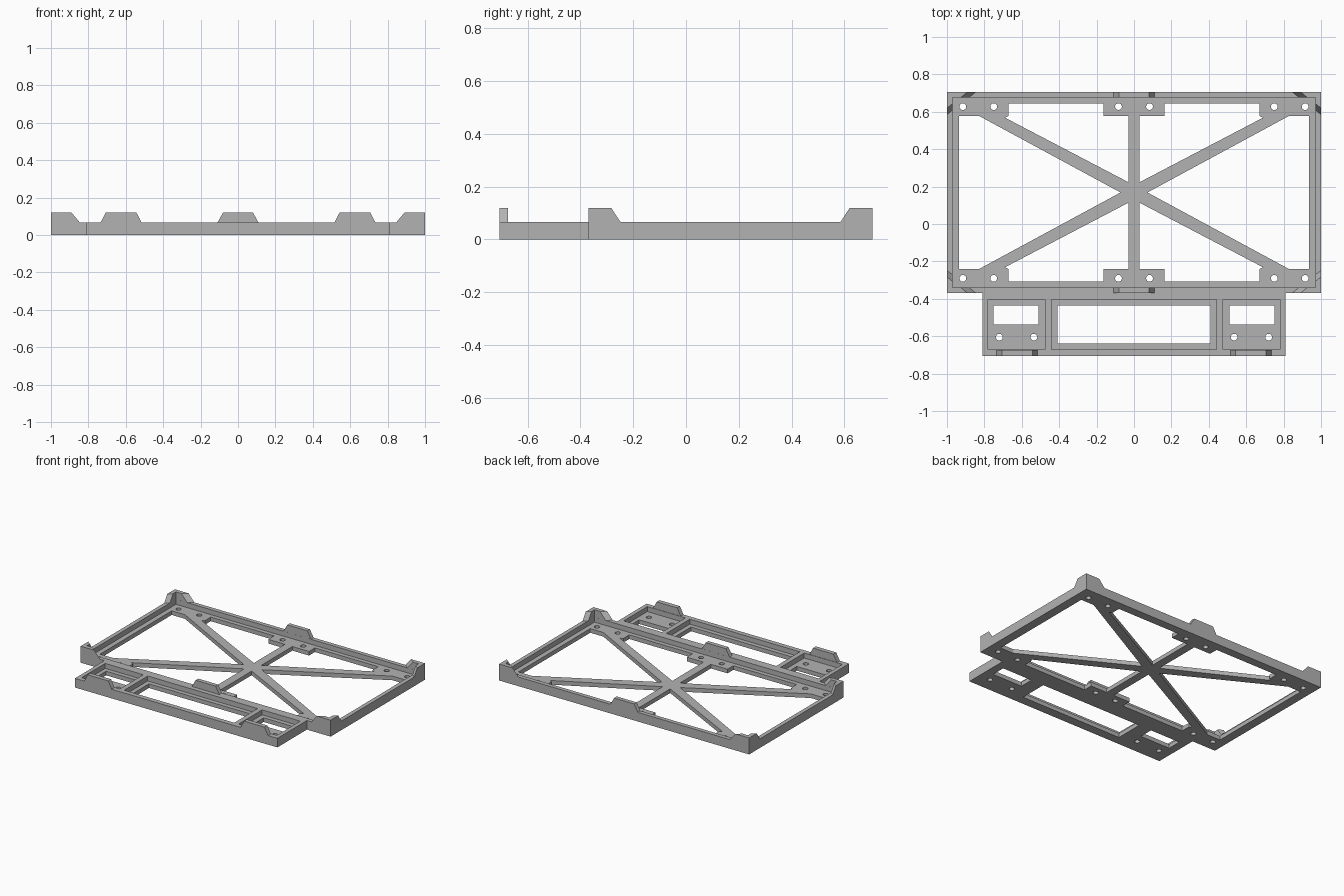
import bpy, bmesh, math

if "Cube" in bpy.data.objects:
    bpy.data.objects.remove(bpy.data.objects["Cube"])

YC, H, FLOOR, TAB = 0.1685, 0.066, 0.03, 0.119   # frame centre y, wall, floor and tab heights
SIGNS = [(sx, sy) for sx in (-1, 1) for sy in (-1, 1)]

grey = bpy.data.materials.new("plain grey")
grey.diffuse_color = (0.45, 0.45, 0.45, 1)
grey.use_nodes = True
grey.node_tree.nodes["Principled BSDF"].inputs["Base Color"].default_value = grey.diffuse_color


def prism(bm, pts, z0, z1):
    """Extrude a flat outline between two heights."""
    face = bm.faces.new([bm.verts.new((x, y, z0)) for x, y in pts])
    ext = bmesh.ops.extrude_face_region(bm, geom=[face])["geom"]
    for v in ext:
        if isinstance(v, bmesh.types.BMVert):
            v.co.z = z1


def rect(x0, x1, y0, y1):
    return [(x0, y0), (x1, y0), (x1, y1), (x0, y1)]


def circle(x, y, r=0.018, n=24):
    return [(x + r * math.cos(2 * math.pi * i / n), y + r * math.sin(2 * math.pi * i / n))
            for i in range(n)]


def hull(bm, pts):
    """Convex solid around a few points."""
    bmesh.ops.convex_hull(bm, input=[bm.verts.new(p) for p in pts])


def make(name, bm):
    bmesh.ops.recalc_face_normals(bm, faces=bm.faces)
    me = bpy.data.meshes.new(name)
    bm.to_mesh(me)
    bm.free()
    ob = bpy.data.objects.new(name, me)
    bpy.context.collection.objects.link(ob)
    me.materials.append(grey)
    return ob


def boolean(target, other, op):
    mod = target.modifiers.new(op, "BOOLEAN")
    mod.operation, mod.solver, mod.object, mod.use_self = op, "EXACT", other, True
    bpy.context.view_layer.objects.active = target
    bpy.ops.object.modifier_apply(modifier=mod.name)
    bpy.data.objects.remove(other)


# Solid tray: wide frame with a narrower front panel
bm = bmesh.new()
prism(bm, [(-0.81, -0.707), (0.81, -0.707), (0.81, -0.37), (1, -0.37),
           (1, 0.707), (-1, 0.707), (-1, -0.37), (-0.81, -0.37)], 0, H)
tray = make("tray", bm)

# Raised clips: corner brackets, middle clips and front clips
bm = bmesh.new()
LOW = 0.045


def clip(x0, x1, slope, y0, y1):
    hull(bm, [(x, y, z) for y in (y0, y1) for x, z in
              ((x0, LOW), (x1, LOW), (x0, H), (x1, H), (x0 + slope, TAB), (x1 - slope, TAB))])


for sx, sy in SIGNS:
    arm_x, arm_y = [], []
    for d, w in ((0, 0), (0.03, 0.036)):        # outer face, then skewed inner face
        for a, b, z in ((0.845, 0.585, LOW), (0.845, 0.585, H), (0.89, 0.62, TAB)):
            y = 0.5385 - d
            arm_x += [(sx, YC + sy * y, z), (sx * (a + w), YC + sy * y, z)]
            x = sx * (1 - d)
            arm_y += [(x, YC + sy * 0.5385, z),
                      (x, YC + sy * (b - YC + w * 0.65), z)]
    hull(bm, arm_x)
    hull(bm, arm_y)
clip(-0.11, 0.11, 0.03, 0.677, 0.707)
clip(-0.11, 0.11, 0.03, -0.37, -0.34)
clip(-0.735, -0.515, 0.028, -0.707, -0.675)
clip(0.515, 0.735, 0.028, -0.707, -0.675)
boolean(tray, make("clips", bm), "UNION")

# Recesses down to the floor
bm = bmesh.new()
prism(bm, rect(-0.97, 0.97, YC - 0.508, YC + 0.508), FLOOR, 0.3)
prism(bm, rect(-0.44, 0.44, -0.672, -0.403), FLOOR, 0.3)
for x0, x1 in ((-0.78, -0.475), (0.475, 0.78)):
    prism(bm, rect(x0, x1, -0.672, -0.403), FLOOR, 0.3)
boolean(tray, make("recesses", bm), "DIFFERENCE")

# Through openings that leave ledges, pads, cross braces and the centre bar
bm = bmesh.new()
for sx in (-1, 1):
    prism(bm, [(sx * x, YC + y) for x, y in
               ((0.935, 0.41), (0.83, 0.41), (0.072, 0), (0.83, -0.41), (0.935, -0.41))],
          -0.1, 0.3)
    a, b = sorted((sx * 0.51, sx * 0.75))
    prism(bm, rect(a, b, -0.537, -0.435), -0.1, 0.3)
    for x in (0.535, 0.72):
        prism(bm, circle(sx * x, -0.605), -0.1, 0.3)
for sx, sy in SIGNS:
    prism(bm, [(sx * x, YC + sy * y) for x, y in
               ((0.03, 0.055), (0.03, 0.41), (0.163, 0.41), (0.163, 0.477),
                (0.67, 0.477), (0.67, 0.41), (0.69, 0.4))], -0.1, 0.3)
    for x in (0.083, 0.75, 0.915):
        prism(bm, circle(sx * x, YC + sy * 0.459), -0.1, 0.3)
prism(bm, rect(-0.408, 0.408, -0.64, -0.435), -0.1, 0.3)
boolean(tray, make("openings", bm), "DIFFERENCE")
